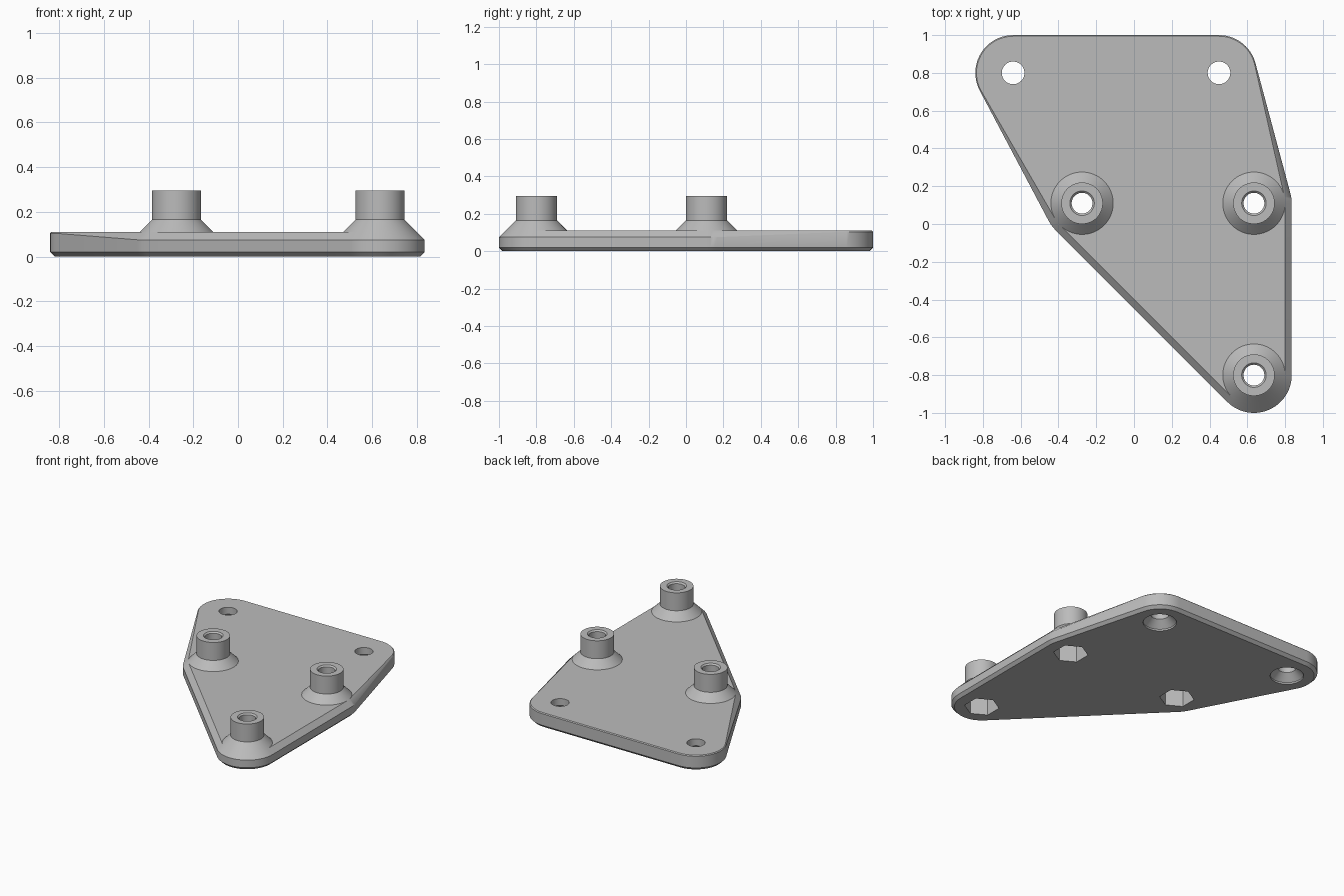
import bpy, bmesh, math

cube = bpy.data.objects.get("Cube")
if cube:
    bpy.data.objects.remove(cube, do_unlink=True)

SEG = 64
R = 0.2                                    # outer corner radius
TOP = 0.11                                 # plate thickness
POSTS = [(-0.275, 0.11), (0.635, 0.11), (0.635, -0.8)]
HOLES = [(-0.64, 0.8), (0.45, 0.8)]

grey = bpy.data.materials.new("plain_grey")
grey.use_nodes = True
grey.diffuse_color = (0.5, 0.5, 0.5, 1)
grey.node_tree.nodes["Principled BSDF"].inputs["Base Color"].default_value = (0.5, 0.5, 0.5, 1)


def ring(bm, centre, r, z, n=SEG, turn=0.0):
    return [bm.verts.new((centre[0] + r * math.cos(turn + math.tau * i / n),
                          centre[1] + r * math.sin(turn + math.tau * i / n), z))
            for i in range(n)]


def finish(bm, name):
    bmesh.ops.recalc_face_normals(bm, faces=bm.faces[:])
    mesh = bpy.data.meshes.new(name)
    bm.to_mesh(mesh)
    bm.free()
    mesh.materials.append(grey)
    obj = bpy.data.objects.new(name, mesh)
    bpy.context.collection.objects.link(obj)
    return obj


def lathe(name, centre, profile, n=SEG, turn=0.0):
    """Capped solid of revolution from (radius, height) pairs."""
    bm = bmesh.new()
    rings = [ring(bm, centre, r, z, n, turn) for r, z in profile]
    for a, b in zip(rings, rings[1:]):
        for i in range(n):
            j = (i + 1) % n
            bm.faces.new((a[i], a[j], b[j], b[i]))
    bm.faces.new(rings[0])
    bm.faces.new(rings[-1])
    return finish(bm, name)


def activate(obj):
    bpy.ops.object.select_all(action='DESELECT')
    obj.select_set(True)
    bpy.context.view_layer.objects.active = obj


def cut(obj, cutters):
    activate(obj)
    for c in cutters:
        mod = obj.modifiers.new("cut", 'BOOLEAN')
        mod.operation = 'DIFFERENCE'
        mod.solver = 'EXACT'
        mod.object = c
        bpy.ops.object.modifier_apply(modifier=mod.name)


# Plate: hull of chamfered corner discs
bm = bmesh.new()
for centres, edge in ((POSTS, 0.035), (HOLES, 0.006)):
    for c in centres:
        for r, z in ((R - 0.02, 0), (R, 0.02), (R, TOP - edge), (R - edge, TOP)):
            ring(bm, c, r, z)
hull = bmesh.ops.convex_hull(bm, input=bm.verts[:])
spare = {g for g in hull["geom_interior"] + hull["geom_unused"]
         if isinstance(g, bmesh.types.BMVert)}
bmesh.ops.delete(bm, geom=list(spare), context='VERTS')
bmesh.ops.dissolve_limit(bm, angle_limit=0.002, verts=bm.verts[:], edges=bm.edges[:])
plate = finish(bm, "base_plate")
parts = [plate]
helpers = []

# Standoffs with flared feet, bores and hexagonal nut pockets
for i, c in enumerate(POSTS):
    post = lathe(f"standoff_{i + 1}", c,
                 [(0.15, 0.1), (R - 0.035, TOP), (0.11, 0.165), (0.11, 0.295)])
    bore = lathe("bore_cutter", c,
                 [(0.055, -0.1), (0.055, 0.285), (0.065, 0.295), (0.065, 0.35)])
    pocket = lathe("pocket_cutter", c, [(0.115, -0.05), (0.115, 0.13)], 6, math.pi / 6)
    cut(post, [pocket, bore])
    cut(plate, [pocket, bore])
    parts.append(post)
    helpers += [bore, pocket]

# Mounting holes, countersunk underneath
for c in HOLES:
    sink = lathe("sink_cutter", c,
                 [(0.11, -0.05), (0.11, 0.012), (0.06, 0.06), (0.06, 0.2)])
    cut(plate, [sink])
    helpers.append(sink)

for h in helpers:
    bpy.data.objects.remove(h, do_unlink=True)

for p in parts:
    activate(p)
    bpy.ops.object.shade_smooth_by_angle(angle=math.radians(25))
